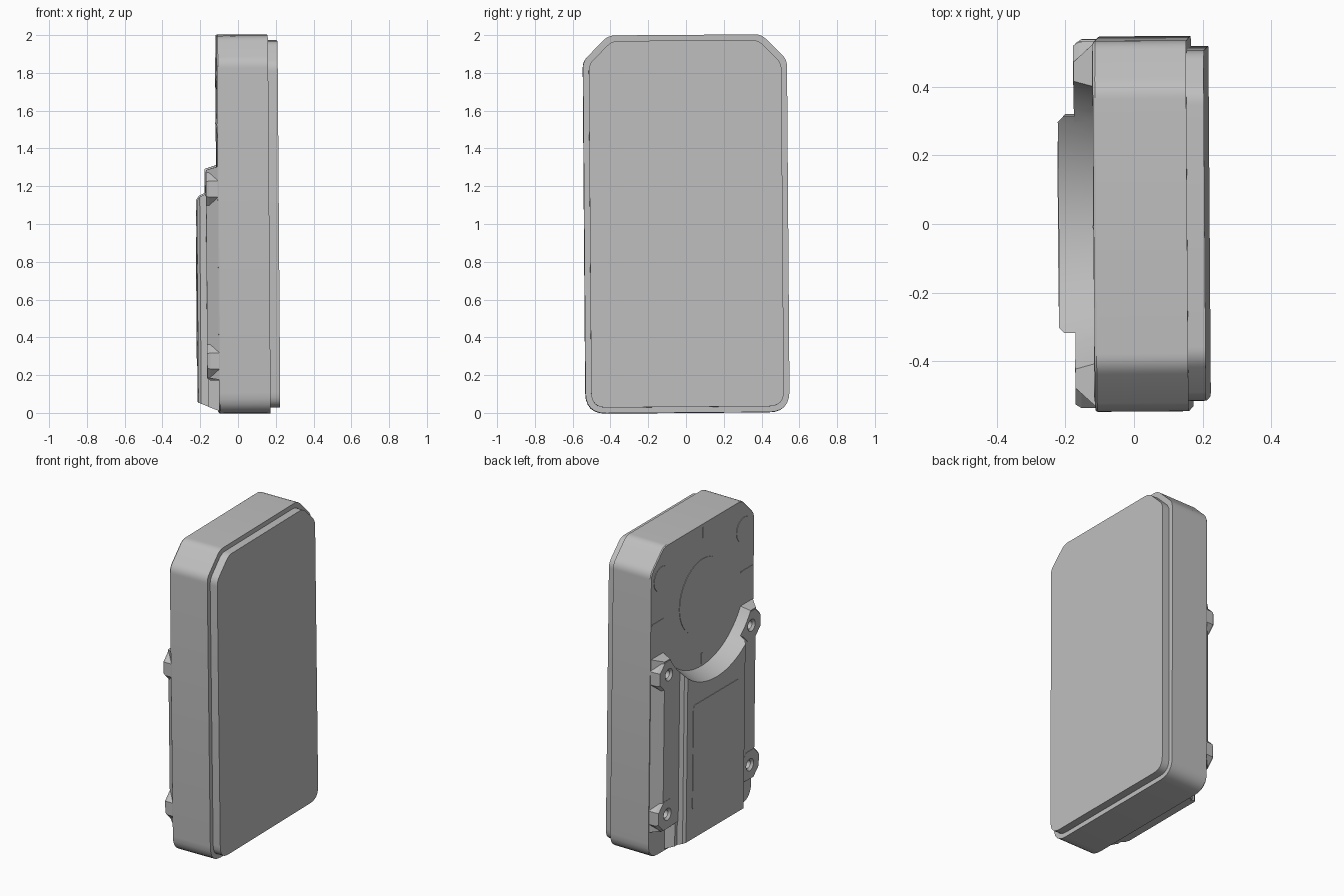
import bpy
import bmesh
import math
from mathutils import Matrix, Vector, Euler

if "Cube" in bpy.data.objects:
    bpy.data.objects.remove(bpy.data.objects["Cube"], do_unlink=True)

grey = bpy.data.materials.new("plain_grey")
grey.use_nodes = True
COLOUR = (0.52, 0.52, 0.52, 1)
grey.diffuse_color = COLOUR
grey.node_tree.nodes["Principled BSDF"].inputs["Base Color"].default_value = COLOUR

# The whole case leans very slightly
PIVOT = Vector((0, 0, 1))
LEAN = (Matrix.Translation(PIVOT)
        @ Euler((0.0075, -0.0075, 0.007)).to_matrix().to_4x4()
        @ Matrix.Translation(-PIVOT))
BACK = -0.11


def rect(y0, y1, z0, z1):
    return [(y0, z0), (y1, z0), (y1, z1), (y0, z1)]


def circle(y, z, r, n=32, turn=0.0):
    return [(y + r * math.cos(turn + math.tau * i / n),
             z + r * math.sin(turn + math.tau * i / n)) for i in range(n)]


def rounded(points, radii, steps=6):
    """Replace each corner by a curve reaching the given distance along its sides."""
    out = []
    for i, p in enumerate(points):
        p = Vector(p)
        a = p + (Vector(points[i - 1]) - p).normalized() * radii[i]
        b = p + (Vector(points[(i + 1) % len(points)]) - p).normalized() * radii[i]
        for k in range(steps + 1):
            t = k / steps
            out.append(tuple(a * (1 - t) ** 2 + p * 2 * t * (1 - t) + b * t * t))
    return out


def case_outline(inset):
    w, top, low, cut = 0.54 - inset, 2 - inset, inset, 0.135 - inset * 0.4
    corners = [(-w, low), (w, low), (w, top - cut), (w - cut, top),
               (cut - w, top), (-w, top - cut)]
    return rounded(corners, [0.11 - inset, 0.11 - inset] + [0.035] * 4)


def loft(name, sections, cutters=()):
    """Join outlines in the y-z plane, each given as (x, points)."""
    bm = bmesh.new()
    rings = [[bm.verts.new((x, y, z)) for y, z in pts] for x, pts in sections]
    n = len(rings[0])
    for a, b in zip(rings, rings[1:]):
        for i in range(n):
            j = (i + 1) % n
            bm.faces.new((a[i], a[j], b[j], b[i]))
    bm.faces.new(rings[0])
    bm.faces.new(rings[-1])
    bmesh.ops.recalc_face_normals(bm, faces=bm.faces)
    mesh = bpy.data.meshes.new(name)
    bm.to_mesh(mesh)
    bm.free()
    mesh.materials.append(grey)
    ob = bpy.data.objects.new(name, mesh)
    bpy.context.collection.objects.link(ob)
    ob.matrix_world = LEAN
    # Cut, then bake the result
    if cutters:
        for c in cutters:
            mod = ob.modifiers.new("cut", "BOOLEAN")
            mod.operation = "DIFFERENCE"
            mod.solver = "EXACT"
            mod.object = c
        bpy.context.view_layer.update()
        graph = bpy.context.evaluated_depsgraph_get()
        baked = bpy.data.meshes.new_from_object(ob.evaluated_get(graph))
        ob.modifiers.clear()
        ob.data = baked
    bpy.ops.object.select_all(action="DESELECT")
    bpy.context.view_layer.objects.active = ob
    ob.select_set(True)
    bpy.ops.object.shade_smooth_by_angle(angle=math.radians(25))
    return ob


# Main case and front panel
loft("case", [(BACK, case_outline(0.004)), (BACK + 0.006, case_outline(0)),
              (0.162, case_outline(0))])
loft("front_panel", [(0.155, case_outline(0.03)), (0.213, case_outline(0.03))])

# Cutters: flared round recess and screw holes
HUB_Z = 1.53
SCREWS = [(s * 0.43, z) for s in (-1, 1) for z in (0.28, 1.19)]
recess = loft("recess_cutter", [(-0.09, circle(0, HUB_Z, 0.452, 96)),
                                (-0.26, circle(0, HUB_Z, 0.517, 96))])
holes = [loft("hole_cutter", [(-0.125, circle(y, z, 0.026, 20)),
                              (-0.158, circle(y, z, 0.026, 20)),
                              (-0.19, circle(y, z, 0.056, 20))]) for y, z in SCREWS]

# Raised centre cover on the back
loft("centre_cover", [(BACK + 0.005, rect(-0.315, 0.315, 0.012, 1.3)),
                      (-0.204, rect(-0.315, 0.315, 0.052, 1.3)),
                      (-0.219, rect(-0.3, 0.3, 0.058, 1.3))], [recess])
loft("cover_foot", [(BACK + 0.005, rect(-0.37, 0.37, 0.012, 0.2)),
                    (-0.165, rect(-0.34, 0.34, 0.035, 0.2))], [recess])


def mirrored(y0, y1, z0, z1, side):
    return rect(min(side * y0, side * y1), max(side * y0, side * y1), z0, z1)


# Side rails with screw lugs
for side, label in ((-1, "right"), (1, "left")):
    mine = [h for h, (y, z) in zip(holes, SCREWS) if y * side > 0]
    loft(label + "_rail", [(BACK + 0.005, mirrored(0.3, 0.535, 0.18, 1.31, side)),
                           (-0.171, mirrored(0.3, 0.475, 0.19, 1.29, side))],
         [recess] + mine)
    for (y, z), hole in zip(SCREWS, holes):
        if y * side > 0:
            loft(label + "_screw_lug",
                 [(BACK + 0.005, circle(y, z, 0.112, 8, math.pi / 8)),
                  (-0.155, circle(y, z, 0.112, 8, math.pi / 8)),
                  (-0.172, circle(y, z, 0.1, 8, math.pi / 8))], [recess, hole])

for cutter in [recess] + holes:
    bpy.data.objects.remove(cutter, do_unlink=True)

# Thin marks on the back: label, hub disc, corner discs and alignment ticks
loft("label_plate", [(-0.215, rounded(rect(-0.24, 0.24, 0.25, 0.93), [0.02] * 4)),
                     (-0.222, rounded(rect(-0.24, 0.24, 0.25, 0.93), [0.02] * 4))])


def mark(name, pts):
    loft(name, [(BACK + 0.002, pts), (BACK - 0.003, pts)])


mark("hub_disc", circle(0, HUB_Z, 0.24, 64))
for side in (-1, 1):
    mark("corner_disc", circle(side * 0.43, 1.8, 0.08))
    mark("side_tick", mirrored(0.4, 0.53, HUB_Z - 0.004, HUB_Z + 0.004, side))
    z = HUB_Z + side * 0.41
    mark("upright_tick", rect(-0.004, 0.004, z - 0.035, z + 0.035))
